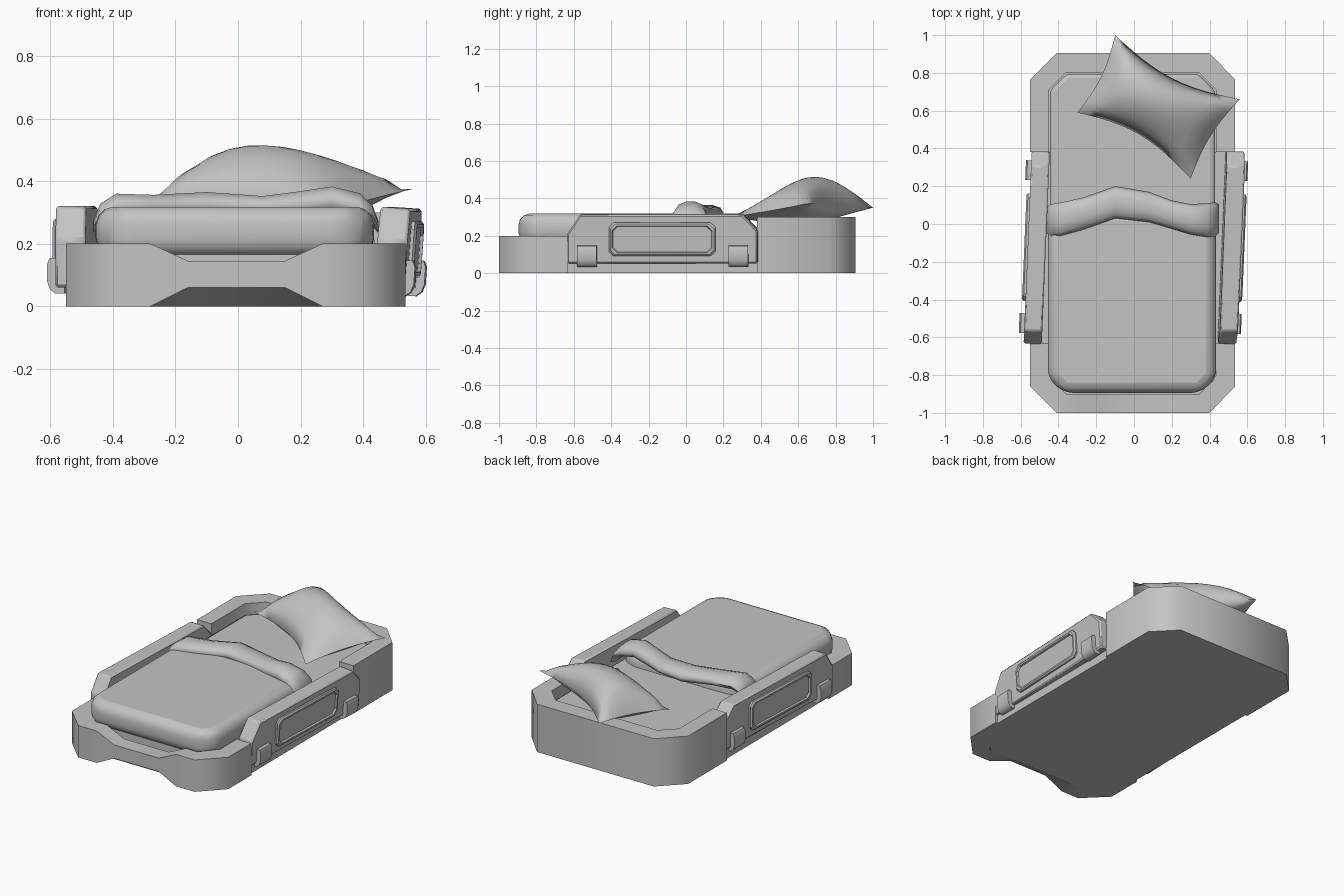
import bpy, bmesh, math
from mathutils import Matrix, Vector

if "Cube" in bpy.data.objects:
    bpy.data.objects.remove(bpy.data.objects["Cube"])

GREY = (0.55, 0.55, 0.55, 1)
mat = bpy.data.materials.new("plain grey")
mat.use_nodes = True
mat.diffuse_color = GREY
mat.node_tree.nodes["Principled BSDF"].inputs["Base Color"].default_value = GREY


def finish(name, bm, angle=30, matrix=None, bevel=0, segments=2):
    """Turn a bmesh into a shaded object."""
    bmesh.ops.recalc_face_normals(bm, faces=bm.faces)
    mesh = bpy.data.meshes.new(name)
    bm.to_mesh(mesh)
    bm.free()
    mesh.materials.append(mat)
    ob = bpy.data.objects.new(name, mesh)
    bpy.context.collection.objects.link(ob)
    if matrix:
        ob.matrix_world = matrix
    bpy.ops.object.select_all(action='DESELECT')
    ob.select_set(True)
    bpy.context.view_layer.objects.active = ob
    bpy.ops.object.shade_smooth_by_angle(angle=math.radians(angle))
    if bevel:
        mod = ob.modifiers.new("soft edges", 'BEVEL')
        mod.width = bevel
        mod.segments = segments
        # bevel before the edge sharpness is evaluated
        ob.modifiers.move(len(ob.modifiers) - 1, 0)
    return ob


def extrude(bm, points, offset):
    """Closed prism from a planar outline."""
    face = bm.faces.new([bm.verts.new(p) for p in points])
    out = bmesh.ops.extrude_face_region(bm, geom=[face])
    # the starting face remains as the far cap
    verts = [v for v in out["geom"] if isinstance(v, bmesh.types.BMVert)]
    bmesh.ops.translate(bm, verts=verts, vec=offset)
    if face.is_valid and not any(len(e.link_faces) == 2 for e in face.edges):
        bm.faces.remove(face)


def block(name, outline, z0, z1, bevel=0, segments=2, angle=30):
    bm = bmesh.new()
    extrude(bm, [(x, y, z0) for x, y in outline], (0, 0, z1 - z0))
    return finish(name, bm, angle, None, bevel, segments)


def loft(bm, rings, cap=True):
    """Skin rings of points, closing each ring."""
    rows = [[bm.verts.new(p) for p in r] for r in rings]
    n = len(rows[0])
    for a, b in zip(rows, rows[1:]):
        for i in range(n):
            j = (i + 1) % n
            bm.faces.new((a[i], a[j], b[j], b[i]))
    if cap:
        bm.faces.new(rows[0])
        bm.faces.new(rows[-1])


def octagon(x0, x1, y0, y1, c):
    return [(x0, y0 + c), (x0 + c, y0), (x1 - c, y0), (x1, y0 + c),
            (x1, y1 - c), (x1 - c, y1), (x0 + c, y1), (x0, y1 - c)]


def rail(name, stations):
    """Wall through (outer x, outer y, inner x, inner y, top, outer bottom)."""
    bm = bmesh.new()
    loft(bm, [[(ox, oy, b), (ox, oy, t), (ix, iy, t), (ix, iy, 0)]
              for ox, oy, ix, iy, t, b in stations])
    finish(name, bm, 50)


# Bed frame: low foot wall with a dip and an undercut, tall head wall
T = 0.2
rail("foot_wall", [
    (-.55, -.63, -.45, -.63, T, 0), (-.55, -.86, -.45, -.80, T, 0),
    (-.41, -1, -.36, -.9, T, 0), (-.28, -1, -.28, -.9, T, 0),
    (-.16, -1, -.16, -.9, .145, .06), (.15, -1, .15, -.9, .145, .06),
    (.27, -1, .27, -.9, T, 0), (.40, -1, .35, -.9, T, 0),
    (.535, -.86, .435, -.80, T, 0), (.535, -.63, .435, -.63, T, 0)])
H = 0.3
rail("head_wall", [
    (-.55, .38, -.45, .38, H, 0), (-.55, .765, -.45, .71, H, 0),
    (-.41, .905, -.36, .8, H, 0), (.40, .905, .345, .8, H, 0),
    (.535, .765, .435, .71, H, 0), (.535, .38, .435, .38, H, 0)])
block("frame_floor", octagon(-.45, .435, -.9, .8, .09), 0, .12)
for name, x0, x1 in (("right_sill", -.535, -.44), ("left_sill", .425, .52)):
    block(name, [(x0, -.63), (x1, -.63), (x1, .38), (x0, .38)], 0, .18)

# Mattress and blanket
block("mattress", octagon(-.445, .43, -.86, .795, .09), .1, .24, .02)
block("blanket", octagon(-.455, .435, -.895, .07, .08), .16, .318, .055, 3, 60)

# Folded blanket edge: centre x, y, z, half width, half height
fold = [(-.462, .02, .255, .07, .02), (-.44, .02, .295, .085, .035),
        (-.39, .025, .32, .088, .042), (-.27, .055, .322, .085, .036),
        (-.1, .115, .325, .085, .042), (.08, .09, .318, .08, .036),
        (.2, .05, .325, .075, .045), (.3, .025, .338, .08, .047),
        (.39, .02, .32, .09, .043), (.43, .025, .29, .09, .035),
        (.45, .03, .25, .075, .02)]
bm = bmesh.new()
angles = [math.tau * k / 10 for k in range(10)]
loft(bm, [[(x, y + w * math.cos(a), z + h * math.sin(a)) for a in angles]
          for x, y, z, w, h in fold])
finish("blanket_fold", bm, 70)

# Pillow: two puffed sheets between four pinched corners
A, B, C, D = (Vector(p) for p in ((-.1, 1.0, .35), (.56, .66, .375),
                                  (.3, .24, .3), (-.3, .59, .335)))
N = 12


def pillow_point(u, v, side):
    p = A.lerp(B, u).lerp(D.lerp(C, u), v)
    across, along = (B - A).normalized(), (D - A).normalized()
    # edges draw inwards between the corners
    p += along * (1 - 2 * v) * .065 * math.sin(math.pi * u)
    p += across * (1 - 2 * u) * .03 * math.sin(math.pi * v)
    puff = (16 * u * (1 - u) * v * (1 - v)) ** .55
    p.z += side * puff * (.165 + .09 * (.5 - u) + .05 * (.5 - v)
                          if side > 0 else .075)
    return p


bm = bmesh.new()
for side in (1, -1):
    grid = [[bm.verts.new(pillow_point(i / N, j / N, side))
             for j in range(N + 1)] for i in range(N + 1)]
    for i in range(N):
        for j in range(N):
            bm.faces.new((grid[i][j], grid[i + 1][j],
                          grid[i + 1][j + 1], grid[i][j + 1]))
bmesh.ops.remove_doubles(bm, verts=bm.verts, dist=.0005)
finish("pillow", bm, 80)


# Side guards, slightly askew, each with a framed plate and two clasps
def guard(label, side, cx, cz, roll):
    place = (Matrix.Translation((cx, -.125, cz))
             @ Matrix.Rotation(math.radians(-2.4), 4, 'Z')
             @ Matrix.Rotation(math.radians(roll), 4, 'Y'))
    # main panel, centred on its own origin
    bm = bmesh.new()
    profile = [(-.51, -.13), (.51, -.13), (.51, .045), (.43, .13),
               (-.44, .13), (-.51, .025)]
    extrude(bm, [(-.048, y, z) for y, z in profile], (.096, 0, 0))
    finish(label + "_guard", bm, 30, place, .008, 1)

    # raised plate with a recessed centre
    bm = bmesh.new()
    rim = octagon(-.285, .285, -.09, .09, .025)

    def ring(x, inset):
        return [(side * x, y - math.copysign(inset, y),
                 z - math.copysign(inset, z)) for y, z in rim]
    loft(bm, [ring(.04, 0), ring(.058, 0), ring(.066, .008),
              ring(.066, .018), ring(.056, .022)])
    finish(label + "_guard_plate", bm, 30, place)

    # rounded clasps
    for end, y0 in (("front", -.455), ("back", .355)):
        bm = bmesh.new()
        curve = [(.02, -.15), (.05, -.15), (.068, -.135), (.076, -.11),
                 (.076, -.055), (.068, -.035), (.02, -.035)]
        extrude(bm, [(side * x, y0, z) for x, z in curve], (0, .105, 0))
        finish(label + "_" + end + "_clasp", bm, 40, place)


guard("right", -1, -.515, .19, 0)
guard("left", 1, .513, .185, 4)
